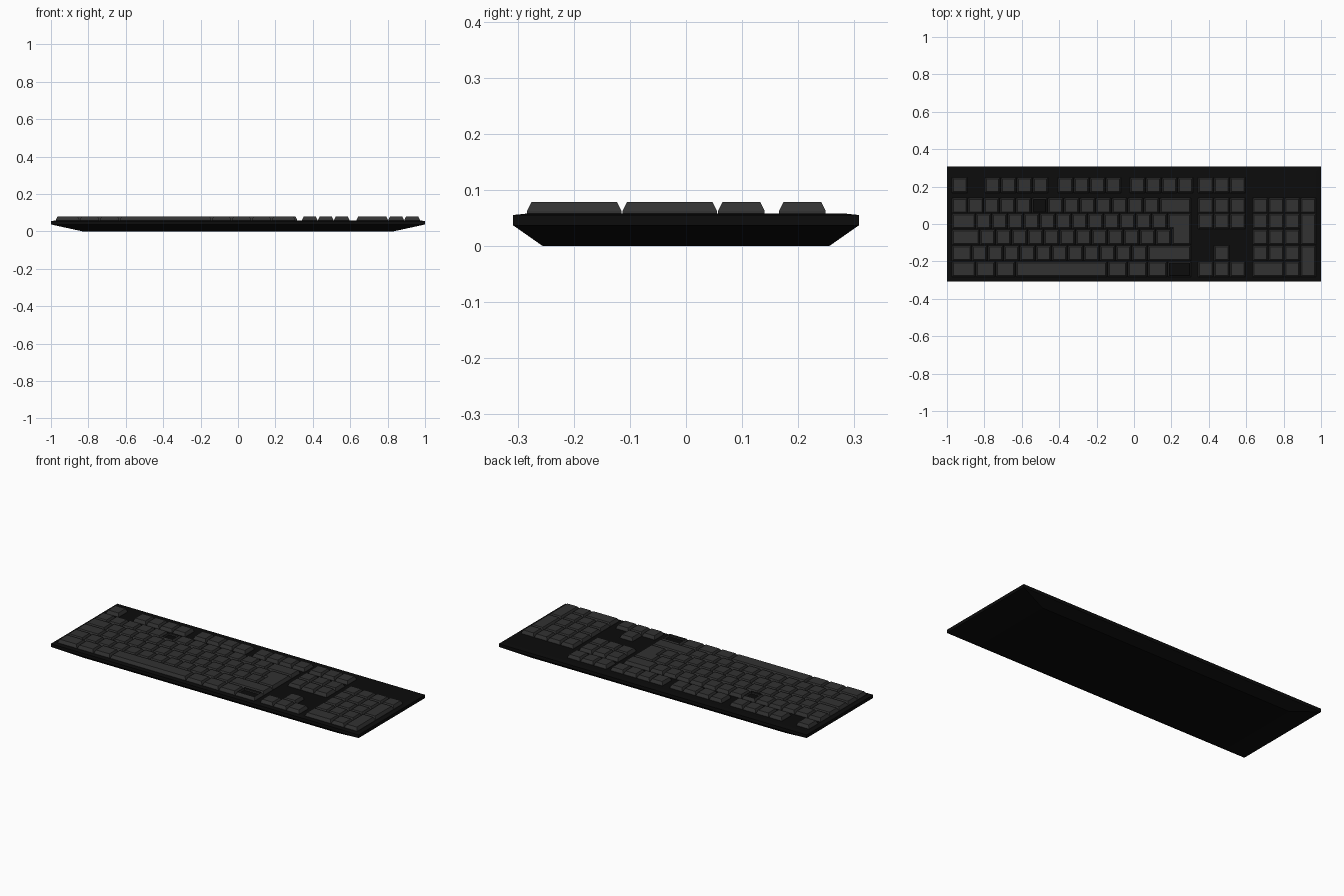
import bpy, bmesh
from mathutils import Vector

if "Cube" in bpy.data.objects:
    bpy.data.objects.remove(bpy.data.objects["Cube"])

U = 0.0855          # width of one key unit
P = 0.085           # row spacing
Z0, Z1 = 0.055, 0.079
INSET = 0.008


def material(name, v):
    m = bpy.data.materials.new(name)
    m.diffuse_color = (v, v, v, 1)
    m.use_nodes = True
    m.node_tree.nodes["Principled BSDF"].inputs["Base Color"].default_value = m.diffuse_color
    return m


case_black = material("case black", 0.0035)
key_grey = material("key charcoal", 0.032)


def finish(name, bm, mat):
    me = bpy.data.meshes.new(name)
    bm.to_mesh(me)
    bm.free()
    me.materials.append(mat)
    ob = bpy.data.objects.new(name, me)
    bpy.context.collection.objects.link(ob)
    return ob


def bridge(bm, a, b):
    n = len(a)
    for i in range(n):
        bm.faces.new((a[i], a[(i + 1) % n], b[(i + 1) % n], b[i]))


def shrink(pts, d):
    """Offset a counter-clockwise right-angled outline inwards."""
    out = []
    for i, p in enumerate(pts):
        e0 = (p - pts[i - 1]).normalized()
        e1 = (pts[(i + 1) % len(pts)] - p).normalized()
        out.append(p + d * (Vector((-e0.y, e0.x)) + Vector((-e1.y, e1.x))))
    return out


def add_key(bm, outline, top=True):
    pts = [Vector(p) for p in outline]
    rings = []
    for d, z in ((0, Z0), (0, 0.063), (INSET, Z1)):
        rings.append([bm.verts.new((p.x, p.y, z)) for p in shrink(pts, d)])
    bridge(bm, rings[0], rings[1])
    bridge(bm, rings[1], rings[2])
    if top:
        bm.faces.new(rings[2])


def rect(x, y, w, h=1):
    """Outline of a key w units wide, h rows tall, from its top left corner."""
    x0, x1 = x + 0.002, x + w * U - 0.002
    y0, y1 = y - h * P + 0.002, y
    return [(x0, y0), (x1, y0), (x1, y1), (x0, y1)]


def add_row(bm, x, y, widths, hollow=()):
    for i, w in enumerate(widths):
        add_key(bm, rect(x, y, w), i not in hollow)
        x += w * U
    return x


# case: stacked rectangles, sloped underside and slightly crowned top
bm = bmesh.new()
rings = []
for x, y, z in ((0.83, 0.255, 0), (1, 0.308, 0.037), (1, 0.308, 0.0555), (0.975, 0.285, 0.058)):
    rings.append([bm.verts.new((sx * x, sy * y, z)) for sx, sy in ((-1, -1), (1, -1), (1, 1), (-1, 1))])
for a, b in zip(rings, rings[1:]):
    bridge(bm, a, b)
bm.faces.new(rings[0][::-1])
bm.faces.new(rings[-1])
finish("case", bm, case_black)

LEFT, NAV, PAD = -0.975, 0.341, 0.632
FROW = 0.249
rows = [0.14 - P * i for i in range(5)]

# function row
bm = bmesh.new()
add_row(bm, LEFT, FROW, [1])
for x in (-0.799, -0.409, -0.024):
    add_row(bm, x, FROW, [1] * 4)
finish("function_keys", bm, key_grey)

# main block; two keys are open frames without a cap face
bm = bmesh.new()
add_row(bm, LEFT, rows[0], [1] * 13 + [2], hollow=(5,))
ex = add_row(bm, LEFT, rows[1], [1.5] + [1] * 12)
add_row(bm, LEFT, rows[2], [1.75] + [1] * 12)
add_row(bm, LEFT, rows[3], [1.25] + [1] * 10 + [1, 2.75])
add_row(bm, LEFT, rows[4], [1.5, 1.25, 1.25, 5.75, 1.25, 1.25, 1.25, 1.5], hollow=(7,))
finish("main_keys", bm, key_grey)

# L-shaped enter key
bm = bmesh.new()
x0, x1, x2 = ex + 0.002, ex + 0.25 * U + 0.002, LEFT + 15 * U - 0.002
yb, ym, yt = rows[3] + 0.002, rows[2] + 0.002, rows[1]
add_key(bm, [(x1, yb), (x2, yb), (x2, yt), (x0, yt), (x0, ym), (x1, ym)])
finish("enter_key", bm, key_grey)

# navigation and arrow keys
bm = bmesh.new()
for y in (FROW, rows[0], rows[1], rows[4]):
    add_row(bm, NAV, y, [1] * 3)
add_row(bm, NAV + U, rows[3], [1])
finish("navigation_keys", bm, key_grey)

# number pad with two double-height keys on the right
bm = bmesh.new()
add_row(bm, PAD, rows[0], [1] * 4)
for y in rows[1:4]:
    add_row(bm, PAD, y, [1] * 3)
add_row(bm, PAD, rows[4], [2, 1])
for y in (rows[1], rows[3]):
    add_key(bm, rect(PAD + 3 * U, y, 1, 2))
finish("number_pad_keys", bm, key_grey)
